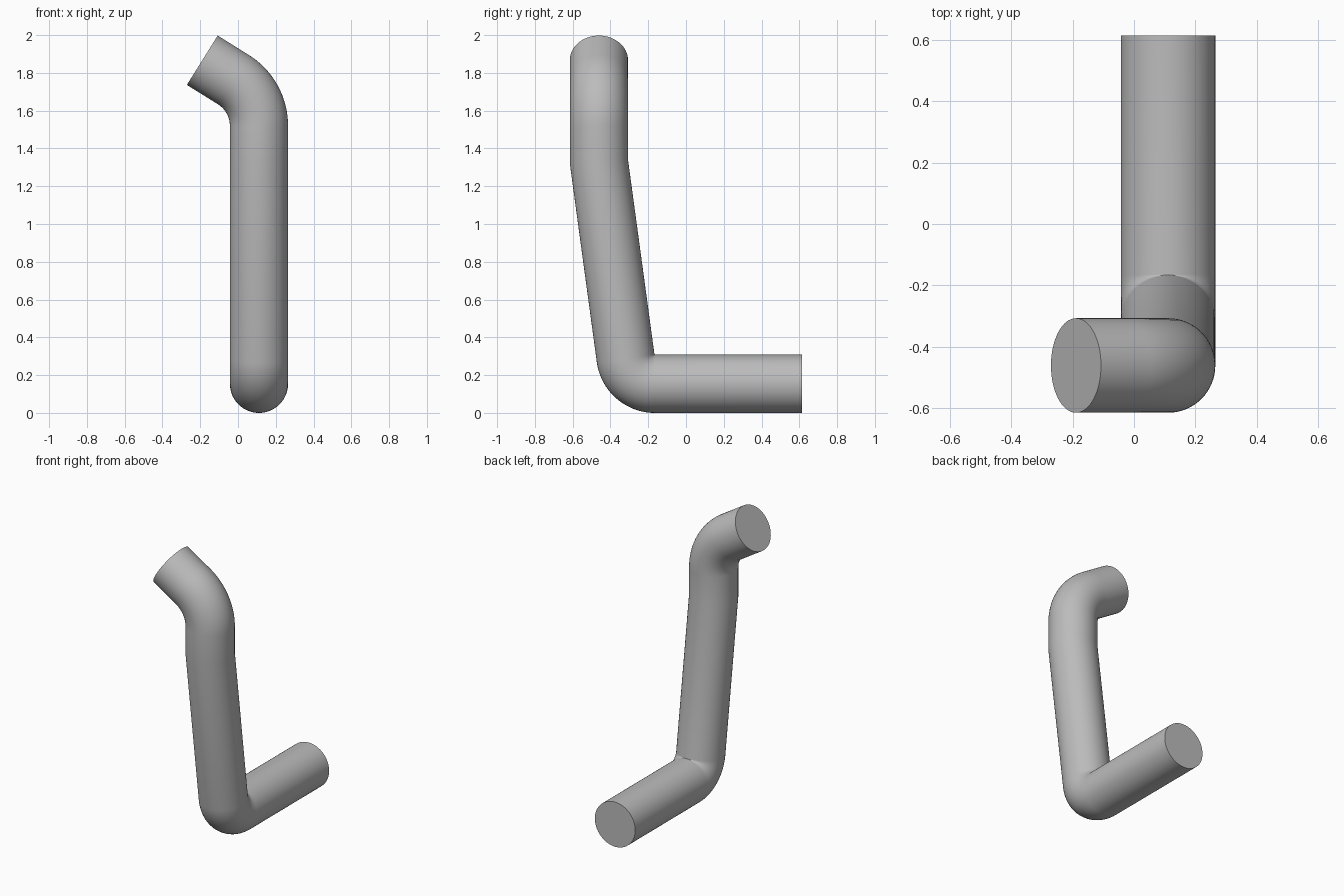
import bpy, bmesh, math
from mathutils import Vector

cube = bpy.data.objects.get("Cube")
if cube:
    bpy.data.objects.remove(cube, do_unlink=True)

RADIUS = 0.154
SIDES = 64
BEND_STEPS = 20

# Plain grey finish
grey = bpy.data.materials.new("plain_grey")
grey.use_nodes = True
colour = (0.5, 0.5, 0.5, 1)
grey.diffuse_color = colour
grey.node_tree.nodes["Principled BSDF"].inputs["Base Color"].default_value = colour


def bend(centre, u, v, radius, angle):
    """Points of an arc that starts at centre + u and turns towards v."""
    return [centre + radius * (u * math.cos(a) + v * math.sin(a))
            for a in (angle * i / BEND_STEPS for i in range(BEND_STEPS + 1))]


def sweep_pipe(name, path):
    """Round pipe along the path, mitred at every corner, with flat ends."""
    bm = bmesh.new()
    dirs = [(b - a).normalized() for a, b in zip(path, path[1:])]
    side = dirs[0].orthogonal().normalized()
    up = dirs[0].cross(side)
    ring = []
    for i in range(SIDES):
        a = math.tau * i / SIDES
        ring.append(path[0] + RADIUS * (side * math.cos(a) + up * math.sin(a)))
    rings = [[bm.verts.new(p) for p in ring]]
    for i, d in enumerate(dirs):
        end = path[i + 1]
        normal = (d + dirs[min(i + 1, len(dirs) - 1)]).normalized()
        # Slide the ring along the segment onto the mitre plane
        ring = [p + d * ((end - p).dot(normal) / d.dot(normal)) for p in ring]
        rings.append([bm.verts.new(p) for p in ring])
    for lower, upper in zip(rings, rings[1:]):
        for i in range(SIDES):
            j = (i + 1) % SIDES
            bm.faces.new((lower[i], lower[j], upper[j], upper[i]))
    bm.faces.new(rings[0][::-1])
    bm.faces.new(rings[-1])
    bmesh.ops.recalc_face_normals(bm, faces=bm.faces)
    mesh = bpy.data.meshes.new(name)
    bm.to_mesh(mesh)
    bm.free()
    mesh.materials.append(grey)
    obj = bpy.data.objects.new(name, mesh)
    bpy.context.collection.objects.link(obj)
    bpy.context.view_layer.objects.active = obj
    obj.select_set(True)
    bpy.ops.object.shade_smooth_by_angle(angle=math.radians(35))
    return obj


X = 0.111
X_AXIS, Y_AXIS, Z_AXIS = Vector((1, 0, 0)), Vector((0, 1, 0)), Vector((0, 0, 1))

# Horizontal foot and tight lower elbow
path = [Vector((X, 0.615, RADIUS))]
path += bend(Vector((X, -0.165, 0.31)), -Z_AXIS, -Y_AXIS, 0.156, math.radians(82.2))

# Leaning riser, then a short upright length
path.append(Vector((X, -0.461, 1.33)))

# Upper elbow towards the right and its outlet
path += bend(Vector((-0.177, -0.461, 1.52)), X_AXIS, Z_AXIS, X + 0.177, math.radians(59))
path.append(Vector((-0.189, -0.461, 1.867)))

sweep_pipe("bent_pipe", path)
